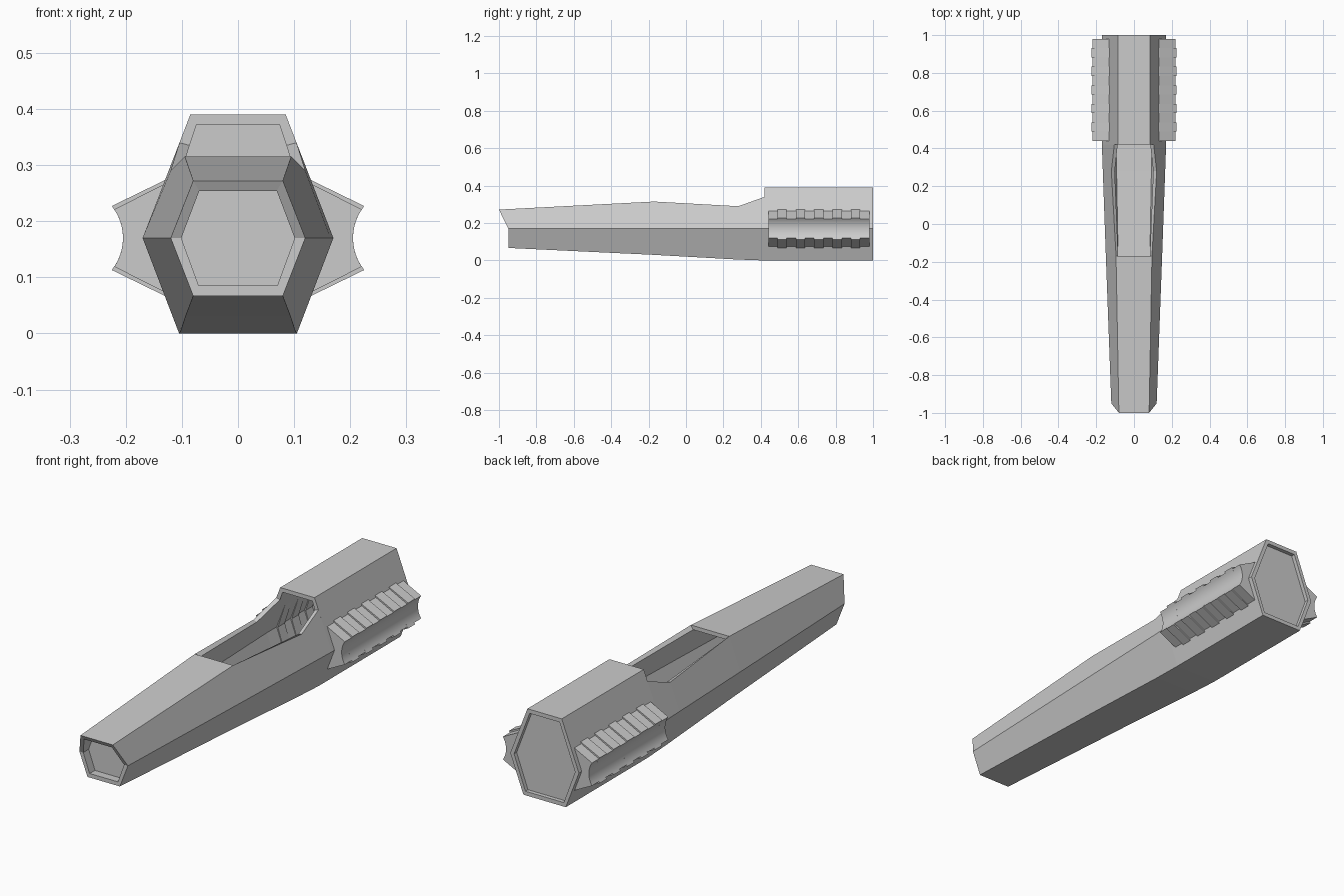
import bpy, bmesh, math

if "Cube" in bpy.data.objects:
    bpy.data.objects.remove(bpy.data.objects["Cube"])

def finish(name, bm):
    bmesh.ops.remove_doubles(bm, verts=bm.verts, dist=1e-5)
    bmesh.ops.recalc_face_normals(bm, faces=bm.faces)
    me = bpy.data.meshes.new(name)
    bm.to_mesh(me)
    bm.free()
    ob = bpy.data.objects.new(name, me)
    bpy.context.collection.objects.link(ob)
    return ob

def ring(bm, y, ytop, b, zb, m, t, zt):
    """Six-sided hull section: bottom pair, middle corners, top pair."""
    return [bm.verts.new(p) for p in (
        (-b, y, zb), (b, y, zb), (m, y, .17),
        (t, ytop, zt), (-t, ytop, zt), (-m, y, .17))]

# Hull shell: y, top y, bottom half-width, bottom z, mid half-width, top half-width, top z
stations = [
    (-.95, -1.0, .08, .067, .12, .08, .272),
    (-.17, -.17, .094, .03, .149, .095, .315),
    (.28, .28, .102, .005, .165, .12, .29),
    (.42, .42, .105, 0, .17, .1043, .34),
    (.42, .42, .105, 0, .17, .085, .39),
    (1.0, 1.0, .105, 0, .17, .085, .39)]
open_spans = (1, 2, 3)          # cockpit opening
bm = bmesh.new()
outer = [ring(bm, *s) for s in stations]
inner = []
for i, (y, yt, b, zb, m, t, zt) in enumerate(stations):
    rim = i in (2, 3)
    inner.append(ring(bm, y, yt + (.01 if i == 0 else 0), b - .01, zb + .018, m - .019,
                      t - (.018 if rim else .011), zt - (.005 if rim else .018)))
for i in range(len(stations) - 1):
    for k in range(6):
        if k == 3 and i in open_spans:
            continue
        j = (k + 1) % 6
        for r in (outer, inner):
            bm.faces.new((r[i][k], r[i][j], r[i + 1][j], r[i + 1][k]))
# Rims: nose, tail, cockpit sides, cockpit ends
for i in (0, -1):
    for k in range(6):
        j = (k + 1) % 6
        bm.faces.new((outer[i][k], outer[i][j], inner[i][j], inner[i][k]))
for i in open_spans:
    for k in (3, 4):
        bm.faces.new((outer[i][k], outer[i + 1][k], inner[i + 1][k], inner[i][k]))
for i in (1, 4):
    bm.faces.new((outer[i][3], outer[i][4], inner[i][4], inner[i][3]))
finish("hull_shell", bm)

# Recessed end plates
for name, s in (("nose_plate", (-.91, -.91, .072, .083, .104, .072, .258)),
                ("tail_plate", (.982, .982, .095, .018, .151, .074, .372))):
    bm = bmesh.new()
    bm.faces.new(ring(bm, *s))
    finish(name, bm)

# Ribbed side rails with a concave outer groove
def rail_profile(tip_x, tip_h, root_x, root_h, mid_x):
    h0, depth = .057, .02
    rad = (h0 * h0 + depth * depth) / (2 * depth)
    a0 = math.asin(tip_h / rad)
    pts = []
    for i in range(13):
        a = a0 - 2 * a0 * i / 12
        pts.append((.205 + rad * (1 - math.cos(a)), .17 + rad * math.sin(a)))
    return pts + [(root_x, .17 - root_h), (mid_x, .17), (root_x, .17 + root_h)]

rib = rail_profile(.225, .057, .108, .114, .145)
gap = rail_profile(.222, .051, .116, .104, .155)
bm = bmesh.new()
step = .54 / 11
for i in range(11):
    prof = rib if i % 2 else gap
    y0 = .44 + i * step
    a = [bm.verts.new((x, y0, z)) for x, z in prof]
    b = [bm.verts.new((x, y0 + step, z)) for x, z in prof]
    n = len(prof)
    for k in range(n):
        bm.faces.new((a[k], a[(k + 1) % n], b[(k + 1) % n], b[k]))
    bm.faces.new(a)
    bm.faces.new(b)
    # keep each block a closed solid with consistent normals
rails = bpy.data.meshes.new("side_rails")
bmesh.ops.recalc_face_normals(bm, faces=bm.faces)
bm.to_mesh(rails)
bm.free()
ob = bpy.data.objects.new("side_rails", rails)
bpy.context.collection.objects.link(ob)
mod = ob.modifiers.new("mirror", 'MIRROR')
mod.use_axis = (True, False, False)
mod.use_mirror_merge = False
bpy.context.view_layer.objects.active = ob
ob.select_set(True)
bpy.ops.object.shade_smooth_by_angle(angle=math.radians(20))
